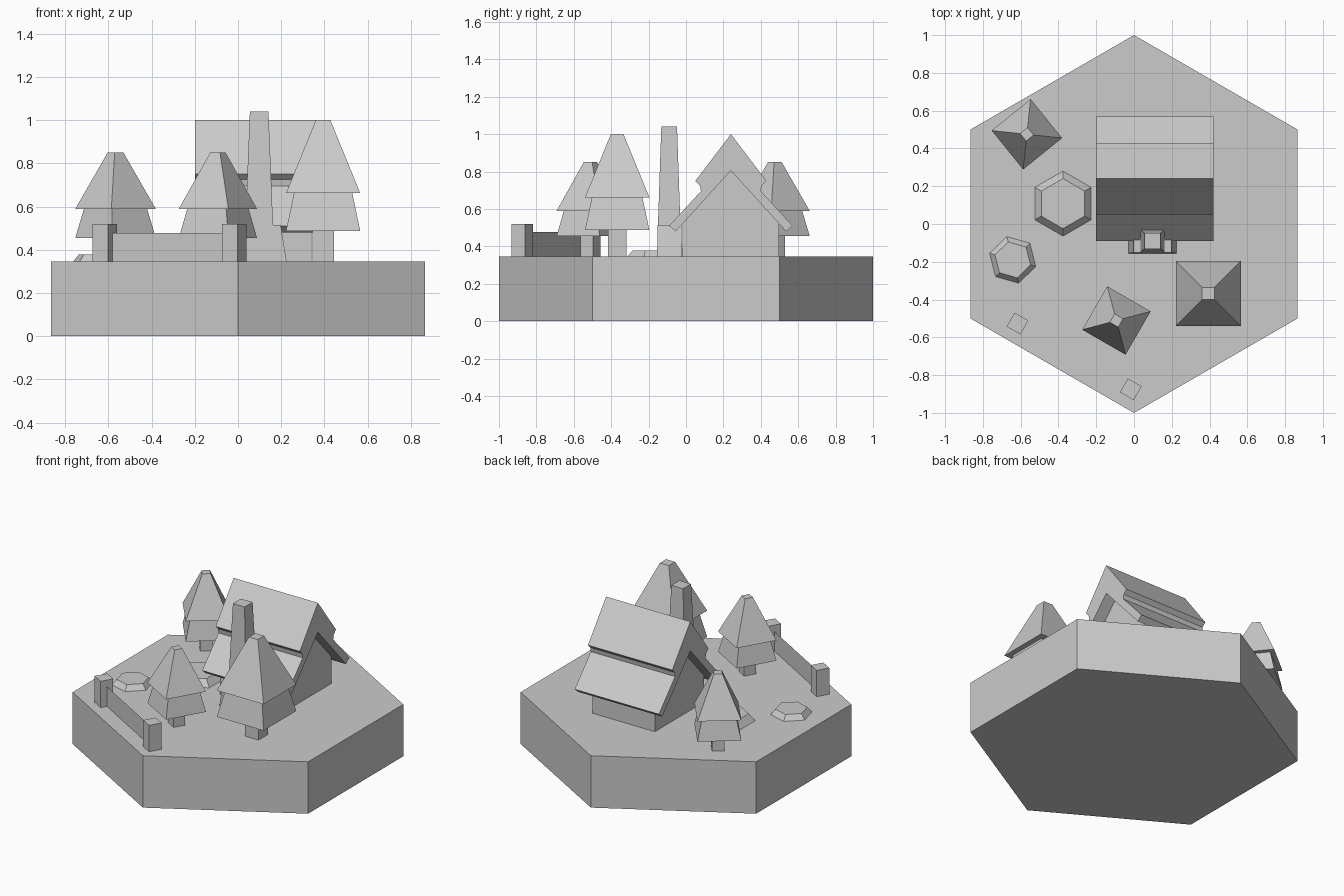
import bpy, bmesh
from math import sin, cos, pi, radians, sqrt

if "Cube" in bpy.data.objects:
    bpy.data.objects.remove(bpy.data.objects["Cube"])

G = 0.345  # top of the ground slab


def make(name, verts, faces, loc=(0, 0, 0), rot=0):
    me = bpy.data.meshes.new(name)
    me.from_pydata(verts, [], faces)
    bm = bmesh.new()
    bm.from_mesh(me)
    bmesh.ops.recalc_face_normals(bm, faces=bm.faces)
    bm.to_mesh(me)
    bm.free()
    ob = bpy.data.objects.new(name, me)
    ob.location = loc
    ob.rotation_euler[2] = radians(rot)
    bpy.context.collection.objects.link(ob)
    return ob


def loft(name, lo, hi, loc=(0, 0, 0), rot=0):
    """Closed solid between two point rings of equal length."""
    n = len(lo)
    faces = [(i, (i + 1) % n, n + (i + 1) % n, n + i) for i in range(n)]
    faces += [tuple(range(n))[::-1], tuple(range(n, 2 * n))]
    return make(name, lo + hi, faces, loc, rot)


def rect(hx, hy, z):
    return [(-hx, -hy, z), (hx, -hy, z), (hx, hy, z), (-hx, hy, z)]


def hexagon(r, z):
    return [(r * cos(pi / 6 + i * pi / 3), r * sin(pi / 6 + i * pi / 3), z) for i in range(6)]


def extrude_x(name, half, x0, x1, yc):
    """Extrude along x a (y, z) half profile mirrored about y = yc."""
    prof = half + [(-y, z) for y, z in reversed(half) if y > 0]
    return loft(name, [(x0, yc + y, z) for y, z in prof], [(x1, yc + y, z) for y, z in prof])


# Ground
loft("ground", hexagon(1, 0), hexagon(1, G))

# House: walls, lower roof chevron, upper roof
extrude_x("house_walls", [(0, 0.81), (0.258, 0.525), (0.258, G)], -0.12, 0.34, 0.24)
extrude_x("lower_roof", [(0, 0.805), (0.295, 0.48), (0.33, 0.51), (0, 0.87)][::-1]
          [:3] + [(0, 0.805)], -0.2, 0.42, 0.24)
extrude_x("upper_roof", [(0, 1.0), (0.19, 0.75), (0.165, 0.725), (0.16, 0.695), (0, 0.87)],
          -0.2, 0.42, 0.24)

# Chimney: wide tapered base and slim shaft
loft("chimney_base", rect(0.127, 0.067, G), rect(0.1, 0.063, 0.515), (0.098, -0.088, 0))
loft("chimney_shaft", rect(0.064, 0.06, 0.515), rect(0.043, 0.042, 1.04), (0.098, -0.09, 0))

# Trees: trunk and two tapered tiers, scaled from the large one
for name, x, y, rot, s in (("large", 0.394, -0.368, 0, 1.0),
                           ("front", -0.093, -0.511, -30, 0.771),
                           ("back", -0.567, 0.475, 39, 0.771)):
    loc = (x, y, G)
    for part, h0, z0, h1, z1 in (("trunk", 0.05, 0, 0.05, 0.142),
                                 ("lower_tier", 0.172, 0.142, 0.135, 0.317),
                                 ("upper_tier", 0.172, 0.317, 0.033, 0.657)):
        loft(f"{name}_tree_{part}", rect(h0 * s, h0 * s, z0 * s),
             rect(h1 * s, h1 * s, z1 * s), loc, rot)

# Flat hexagonal stones
for name, x, y, r, h, rot in (("large_stone", -0.376, 0.108, 0.172, 0.045, 0),
                              ("small_stone", -0.642, -0.19, 0.127, 0.034, 14)):
    loft(name, hexagon(r, 0), hexagon(r * 0.77, h), (x, y, G), rot)

# Fence: two posts joined by a thin panel
a, b = (-0.617, -0.527), (-0.017, -0.875)
for name, p in (("left_post", a), ("right_post", b)):
    loft(name, rect(0.042, 0.042, 0), rect(0.042, 0.042, 0.175), (*p, G), -30)
make("fence_panel", [(*a, G), (*b, G), (*b, 0.477), (*a, 0.477)], [(0, 1, 2, 3)])
